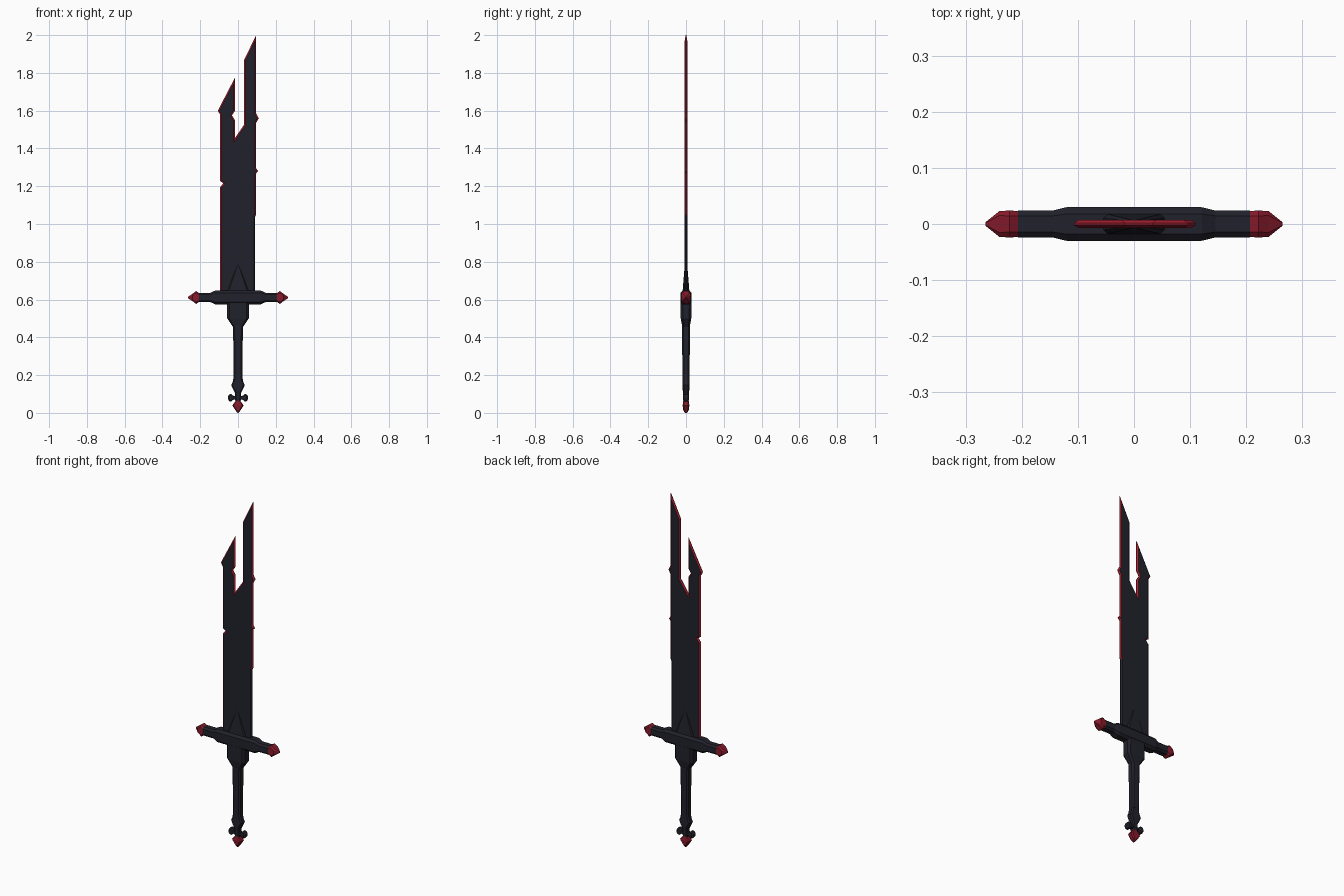
import bpy, bmesh
from mathutils import Vector

if "Cube" in bpy.data.objects:
    bpy.data.objects.remove(bpy.data.objects["Cube"])


def material(name, rgb):
    m = bpy.data.materials.new(name)
    m.diffuse_color = (*rgb, 1)
    m.use_nodes = True
    m.node_tree.nodes["Principled BSDF"].inputs["Base Color"].default_value = m.diffuse_color
    return m


DARK = material("dark steel", (0.0155, 0.0155, 0.025))
EDGE = material("bright red edge", (0.40, 0.015, 0.032))
GEM = material("deep red gem", (0.25, 0.011, 0.025))


def finish(name, bm, mats):
    bmesh.ops.recalc_face_normals(bm, faces=bm.faces[:])
    me = bpy.data.meshes.new(name)
    bm.to_mesh(me)
    bm.free()
    for m in mats:
        me.materials.append(m)
    ob = bpy.data.objects.new(name, me)
    bpy.context.collection.objects.link(ob)
    return ob


def loft(name, stations, mat, axis="z", centre=(0, 0, 0), chamfer=0.4):
    """Octagonal rings along an axis; station = (position, half width, half depth in y)."""
    bm = bmesh.new()
    rings = []
    for t, a, b in stations:
        c = min(a, b) * chamfer
        ring = []
        for u, v in ((a, b - c), (a - c, b), (c - a, b), (-a, b - c),
                     (-a, c - b), (c - a, -b), (a - c, -b), (a, c - b)):
            p = Vector((u, v, t)) if axis == "z" else Vector((t, v, u))
            ring.append(bm.verts.new(p + Vector(centre)))
        rings.append(ring)
    for r, s in zip(rings, rings[1:]):
        for i in range(8):
            j = (i + 1) % 8
            bm.faces.new((r[i], r[j], s[j], s[i]))
    bm.faces.new(rings[0])
    bm.faces.new(rings[-1])
    return finish(name, bm, [mat])


# Broken blade: outline in x, z with chips and a split tip
outline = [
    (-0.095, 0.62), (-0.095, 1.195), (-0.078, 1.215), (-0.095, 1.228),
    (-0.095, 1.58), (-0.107, 1.60), (-0.016, 1.775), (-0.016, 1.60),
    (-0.032, 1.575), (-0.016, 1.55), (-0.016, 1.455), (0.033, 1.527),
    (0.033, 1.87), (0.096, 2.0), (0.096, 1.585), (0.110, 1.56),
    (0.096, 1.535), (0.096, 1.295), (0.107, 1.28), (0.096, 1.268),
    (0.096, 1.05), (0.091, 1.04), (0.091, 0.62)]
bm = bmesh.new()
front = bm.faces.new([bm.verts.new((x, -0.002, z)) for x, z in outline])
ext = bmesh.ops.extrude_face_region(bm, geom=[front], use_keep_orig=True)
bmesh.ops.translate(bm, vec=(0, 0.004, 0),
                    verts=[g for g in ext["geom"] if isinstance(g, bmesh.types.BMVert)])
bmesh.ops.recalc_face_normals(bm, faces=bm.faces[:])
caps = [f for f in bm.faces if len(f.verts) == len(outline)]
# Ground bevel around both flats
bmesh.ops.inset_individual(bm, faces=caps, thickness=0.007, depth=0.005,
                           use_even_offset=True)
for f in bm.faces:
    c = f.calc_center_median()
    plain = len(f.verts) == len(outline) or (c.x > 0.07 and c.z < 1.045)
    f.material_index = 0 if plain else 1
finish("blade", bm, [DARK, EDGE])

# Tapered tongue over the blade root
loft("blade_root", [(0.63, 0.06, 0.019), (0.67, 0.047, 0.016),
                    (0.78, 0.006, 0.007)], DARK)

# Crossguard with raised middle
ZG = 0.611
half = [(0.12, 0.037, 0.030), (0.145, 0.025, 0.024), (0.207, 0.025, 0.024)]
loft("crossguard", [(-t, a, b) for t, a, b in reversed(half)] + half, DARK, "x", (0, 0, ZG))

# Red gems on the guard ends
for side, label in ((-1, "left"), (1, "right")):
    loft("guard_gem_" + label,
         [(side * t, a, b) for t, a, b in
          ((0.203, 0.022, 0.023), (0.222, 0.034, 0.024),
           (0.240, 0.020, 0.023), (0.265, 0.003, 0.003))],
         GEM, "x", (0, 0, ZG))

# Collar under the guard
loft("collar", [(0.452, 0.025, 0.019), (0.50, 0.057, 0.028),
                (0.58, 0.057, 0.029), (0.60, 0.057, 0.029)], DARK)

# Grip and flared pommel neck
loft("grip", [(0.19, 0.023, 0.019), (0.46, 0.026, 0.021)], DARK)
loft("pommel_neck", [(0.05, 0.014, 0.014), (0.105, 0.016, 0.015), (0.125, 0.026, 0.018),
                     (0.147, 0.036, 0.018), (0.165, 0.028, 0.018),
                     (0.19, 0.023, 0.018)], DARK)

# Pommel side lobes
for side, label in ((-1, "left"), (1, "right")):
    loft("pommel_lobe_" + label,
         [(side * t, a, b) for t, a, b in
          ((0.0, 0.009, 0.012), (0.023, 0.009, 0.012), (0.036, 0.020, 0.016),
           (0.046, 0.018, 0.016), (0.054, 0.006, 0.010))],
         DARK, "x", (0, 0, 0.08))

# Red gem at the bottom
loft("pommel_gem", [(0.0, 0.003, 0.006), (0.015, 0.014, 0.015), (0.040, 0.030, 0.018),
                    (0.066, 0.010, 0.014)], GEM)
